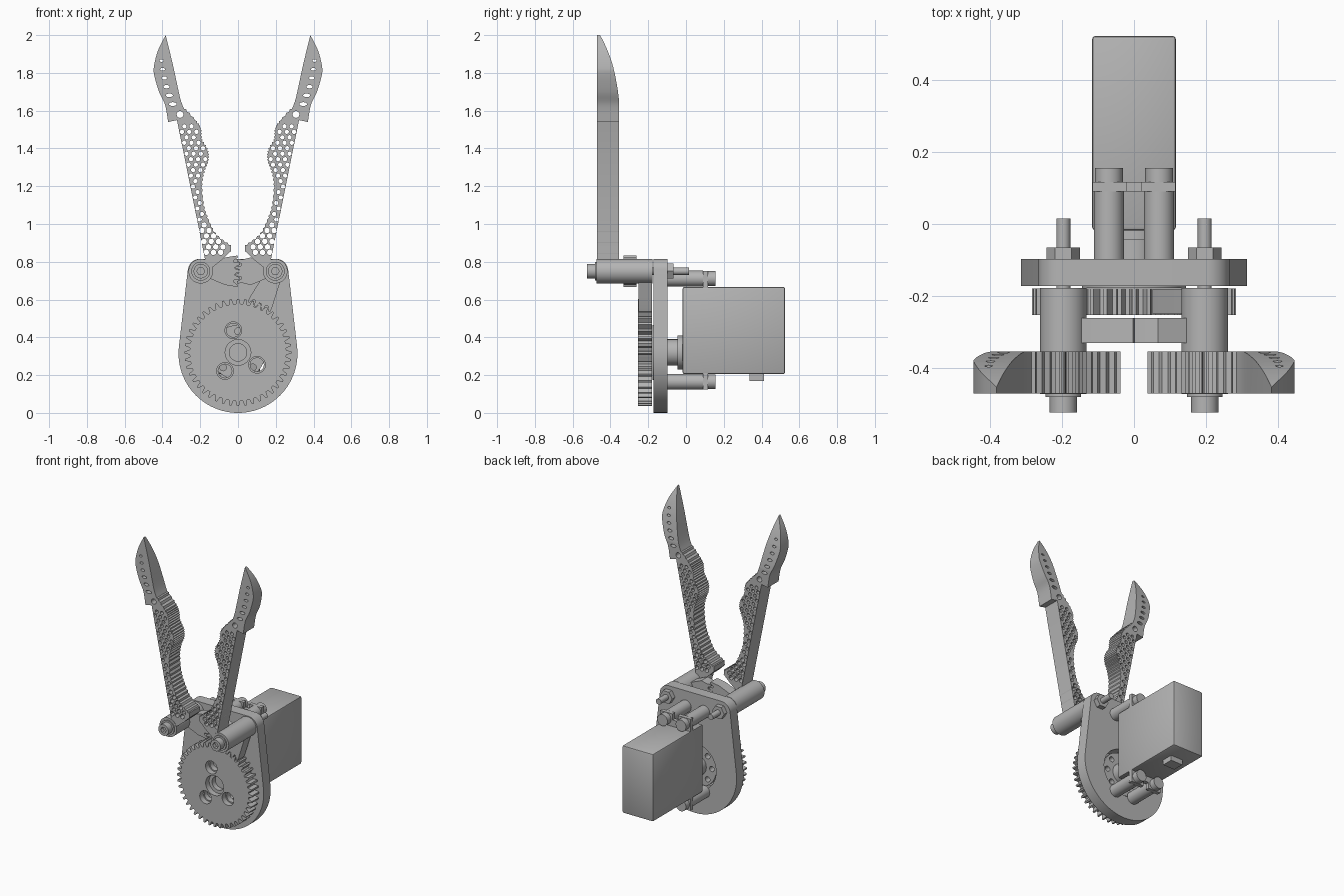
import bpy, bmesh, math
from mathutils import Matrix, Vector
from mathutils.geometry import convex_hull_2d

if "Cube" in bpy.data.objects:
    bpy.data.objects.remove(bpy.data.objects["Cube"])

grey = bpy.data.materials.new("machined grey")
grey.use_nodes = True
grey.diffuse_color = (0.46, 0.46, 0.46, 1)
grey.node_tree.nodes["Principled BSDF"].inputs["Base Color"].default_value = (0.46, 0.46, 0.46, 1)
scene_objects = bpy.context.scene.collection.objects
parts = []


def add_object(name, mesh):
    mesh.materials.clear()
    mesh.materials.append(grey)
    obj = bpy.data.objects.new(name, mesh)
    scene_objects.link(obj)
    parts.append(obj)
    return obj


def evaluated_mesh(obj):
    deps = bpy.context.evaluated_depsgraph_get()
    return bpy.data.meshes.new_from_object(obj.evaluated_get(deps))


def profile(name, loops, front, back):
    """Extrude an x-z outline (first loop) with holes (other loops) along y."""
    curve = bpy.data.curves.new(name, "CURVE")
    curve.dimensions, curve.fill_mode = "2D", "BOTH"
    curve.extrude = (back - front) / 2
    for loop in loops:
        spline = curve.splines.new("POLY")
        spline.points.add(len(loop) - 1)
        for point, (x, z) in zip(spline.points, loop):
            point.co = (x, z, 0, 1)
        spline.use_cyclic_u = True
    temp = bpy.data.objects.new("temp", curve)
    scene_objects.link(temp)
    mesh = evaluated_mesh(temp)
    bpy.data.objects.remove(temp)
    mesh.transform(Matrix.Translation((0, (front + back) / 2, 0)) @ Matrix.Rotation(math.pi / 2, 4, "X"))
    bm = bmesh.new()
    bm.from_mesh(mesh)
    bmesh.ops.remove_doubles(bm, verts=bm.verts, dist=1e-5)
    bmesh.ops.recalc_face_normals(bm, faces=bm.faces)
    bm.to_mesh(mesh)
    bm.free()
    return add_object(name, mesh)


def ring(x, z, r, n=32, rz=None):
    return [(x + r * math.cos(math.tau * i / n), z + (rz or r) * math.sin(math.tau * i / n)) for i in range(n)]


def polar(x, z, r, a):
    return (x + r * math.cos(a), z + r * math.sin(a))


def teeth(x, z, r, count, pitch, middle):
    """Trapezoid gear teeth spread evenly about the middle angle."""
    points = []
    for i in range(count):
        a = middle + (i - (count - 1) / 2) * pitch
        for offset, depth in ((-0.34, -1), (-0.13, 1), (0.13, 1), (0.34, -1)):
            points.append(polar(x, z, r + depth * 0.014, a + offset * pitch))
    return points


def smooth_path(points, steps):
    """Catmull-Rom samples through the points."""
    p = [Vector(q) for q in points]
    p = [p[0]] + p + [p[-1]]
    out = []
    for a, b, c, d in zip(p, p[1:], p[2:], p[3:]):
        for i in range(steps):
            t = i / steps
            out.append(0.5 * (2 * b + (c - a) * t + (2 * a - 5 * b + 4 * c - d) * t ** 2
                              + (3 * b - a - 3 * c + d) * t ** 3))
    return out + [p[-1]]


def box(name, low, high, bevel=0.0):
    bm = bmesh.new()
    bmesh.ops.create_cube(bm, size=1)
    for v in bm.verts:
        v.co = [(l + h) / 2 + c * (h - l) for l, h, c in zip(low, high, v.co)]
    if bevel:
        bmesh.ops.bevel(bm, geom=bm.edges[:], offset=bevel, segments=2, affect="EDGES", profile=0.5)
    mesh = bpy.data.meshes.new(name)
    bm.to_mesh(mesh)
    bm.free()
    return add_object(name, mesh)


AXIS = 0.32                 # height of the drive axis
PIVOT_X, PIVOT_Z = 0.197, 0.75
DRIVE_ANGLE = math.atan2(PIVOT_Z - AXIS, PIVOT_X)
PITCH = math.tau / 44

# Base plate
cloud = ring(0, 0.315, 0.315, 96) + ring(0.2, PIVOT_Z, 0.066, 48) + ring(-0.2, PIVOT_Z, 0.066, 48)
outline = [cloud[i] for i in convex_hull_2d(cloud)]
profile("base_plate", [outline, ring(0, AXIS, 0.16, 48)], -0.172, -0.097)

# Drive gear with stepped holes
gear_outline = teeth(0, AXIS, 0.27, 44, PITCH, DRIVE_ANGLE + PITCH / 2)
for name, hub, bolt, front, back in (("gear_front", 0.068, 0.044, -0.253, -0.215),
                                     ("gear_back", 0.046, 0.036, -0.215, -0.18)):
    holes = [ring(*polar(0, AXIS, 0.12, math.radians(a)), bolt) for a in (102, 235, -33)]
    profile(name, [gear_outline, ring(0, AXIS, hub)] + holes, front, back)

# Output horn and hub
horn_holes = [ring(*polar(0, AXIS, 0.112, math.tau * i / 8), 0.018, 16) for i in range(8)]
profile("output_horn", [ring(0, AXIS, 0.145, 48)] + horn_holes, -0.178, -0.12)
profile("horn_hub", [ring(0, AXIS, 0.07)], -0.12, -0.045)
profile("motor_collar", [ring(0, AXIS, 0.09)], -0.045, -0.015)

# Motor housing, mounting tabs and cable outlet
box("motor_body", (-0.117, -0.018, 0.205), (0.117, 0.524, 0.667), 0.01)
box("cable_outlet", (-0.045, 0.335, 0.17), (0.045, 0.412, 0.21))
for side, edge, tip, z in (("upper", 0.65, 0.752, 0.711), ("lower", 0.22, 0.125, 0.165)):
    slot = [(0.115, edge), (0.115, tip), (0.02, tip), (0.02, z), (-0.02, z), (-0.02, tip), (-0.115, tip), (-0.115, edge)]
    profile(side + "_mount_tab", [slot], 0.09, 0.117)
    for x in (-0.07, 0.07):
        profile(side + "_standoff", [ring(x, z, 0.042)], -0.097, 0.09)
        profile(side + "_mount_bolt", [ring(x, z, 0.039)], 0.117, 0.156)

# Finger outline: gripping edge from tip root down to heel, then the blade back
grip = smooth_path([(.286, 1.61), (.222, 1.54), (.2, 1.5), (.194, 1.445), (.164, 1.39), (.16, 1.34),
                    (.18, 1.285), (.194, 1.21), (.185, 1.1), (.159, 1.02), (.116, .94), (.042, .884)], 7)
blade = smooth_path([(.37, 1.54), (.386, 1.63), (.418, 1.7), (.444, 1.79), (.444, 1.84), (.423, 1.92), (.383, 2)], 6)
serrated = []
for i, point in enumerate(grip):
    tangent = grip[min(i + 1, len(grip) - 1)] - grip[max(i - 1, 0)]
    outward = Vector((tangent.y, -tangent.x)).normalized()
    serrated.append(point + outward * (0.007 if i % 2 else 0))
inner_tip = smooth_path([(.383, 2), (.344, 1.84), (.307, 1.67), (.286, 1.61)], 4)
finger_loop = (list(blade) + inner_tip[1:-1] + serrated
               + [(.037, .857), (.08, .815), (.135, .77), (.185, .75), (.175, .815), (.323, 1.55)])

# Finger lightening holes: staggered rows, a round hole and blade slots
finger_holes = [ring(.307, 1.58, .018, 16)]
row, z = 0, 0.85
while z < 1.53:
    outer = 0.175 + 0.201 * (z - 0.815)
    inner = min(grip, key=lambda p: abs(p.y - z)).x if z > 0.88 else 0.055
    x = outer - 0.014 - (row % 2) * 0.018
    while x > inner + 0.012:
        finger_holes.append(ring(x, z, 0.0145 if z < 1 else 0.0115, 12))
        x -= 0.038
    row, z = row + 1, z + 0.029
for i in range(6):
    t = i / 5
    finger_holes.append(ring(.345 + .1 * t - .04 * t * t, 1.635 + .23 * t, .021 - .01 * t, 16, .01 - .003 * t))

# Fingers with curved tips, their hubs, bolts and meshing sectors
for side, s in (("left", 1), ("right", -1)):
    px = s * PIVOT_X
    loops = [[(s * x, z) for x, z in loop] for loop in [finger_loop] + finger_holes]
    finger = profile(side + "_finger", loops, -0.472, -0.355)
    curve = smooth_path([(-.35, 1.6), (-.36, 1.7), (-.385, 1.83), (-.42, 1.93), (-.46, 2.01)], 3)
    cutter = profile("tip_cutter", [list(curve) + [(-.46, 2.2), (-.2, 2.2), (-.2, 1.6)]], -1, 1)
    cutter.rotation_euler.z = math.pi / 2
    cutter.hide_render = True
    bpy.context.view_layer.update()
    cut = finger.modifiers.new("tip curve", "BOOLEAN")
    cut.object, cut.operation, cut.solver = cutter, "DIFFERENCE", "EXACT"
    finger.data = evaluated_mesh(finger)
    finger.modifiers.clear()
    parts.remove(cutter)
    bpy.data.objects.remove(cutter)

    profile(side + "_finger_hub", [ring(px, PIVOT_Z, 0.065)], -0.474, -0.178)
    profile(side + "_washer", [ring(px, PIVOT_Z, 0.05)], -0.482, -0.474)
    profile(side + "_bolt_head", [ring(px, PIVOT_Z, 0.038), ring(px, PIVOT_Z, 0.021, 6)], -0.525, -0.482)
    profile(side + "_bolt_shaft", [ring(px, PIVOT_Z, 0.0195, 24)], -0.5, 0.016)
    profile(side + "_nut", [ring(px, PIVOT_Z, 0.046, 6)], -0.097, -0.065)

    # Synchronising sector, tooth against gap
    toothed = teeth(px, PIVOT_Z, 0.197, 4 if s > 0 else 5, 0.19, math.pi if s > 0 else 0)
    low, high = sorted((-1, 1), reverse=s > 0)
    arm = [(px - s * dx, PIVOT_Z + k * dz) for k, dx, dz in
           ((high, .13, .073), (high, .05, .04), (low, .05, .04), (low, .13, .073))]
    profile(side + "_sector", [toothed + arm], -0.332, -0.262)

# Driven sector that meshes with the drive gear
mid = DRIVE_ANGLE + math.pi
driven = teeth(PIVOT_X, PIVOT_Z, 0.202, 4, 0.19, mid)
driven += [polar(PIVOT_X, PIVOT_Z, 0.06, mid + 0.9), polar(PIVOT_X, PIVOT_Z, 0.06, mid - 0.9)]
profile("driven_sector", [driven], -0.251, -0.181)

# Smooth round walls and keep hard edges
bpy.ops.object.select_all(action="DESELECT")
for part in parts:
    part.select_set(True)
bpy.context.view_layer.objects.active = parts[0]
bpy.ops.object.shade_smooth_by_angle(angle=math.radians(30))
